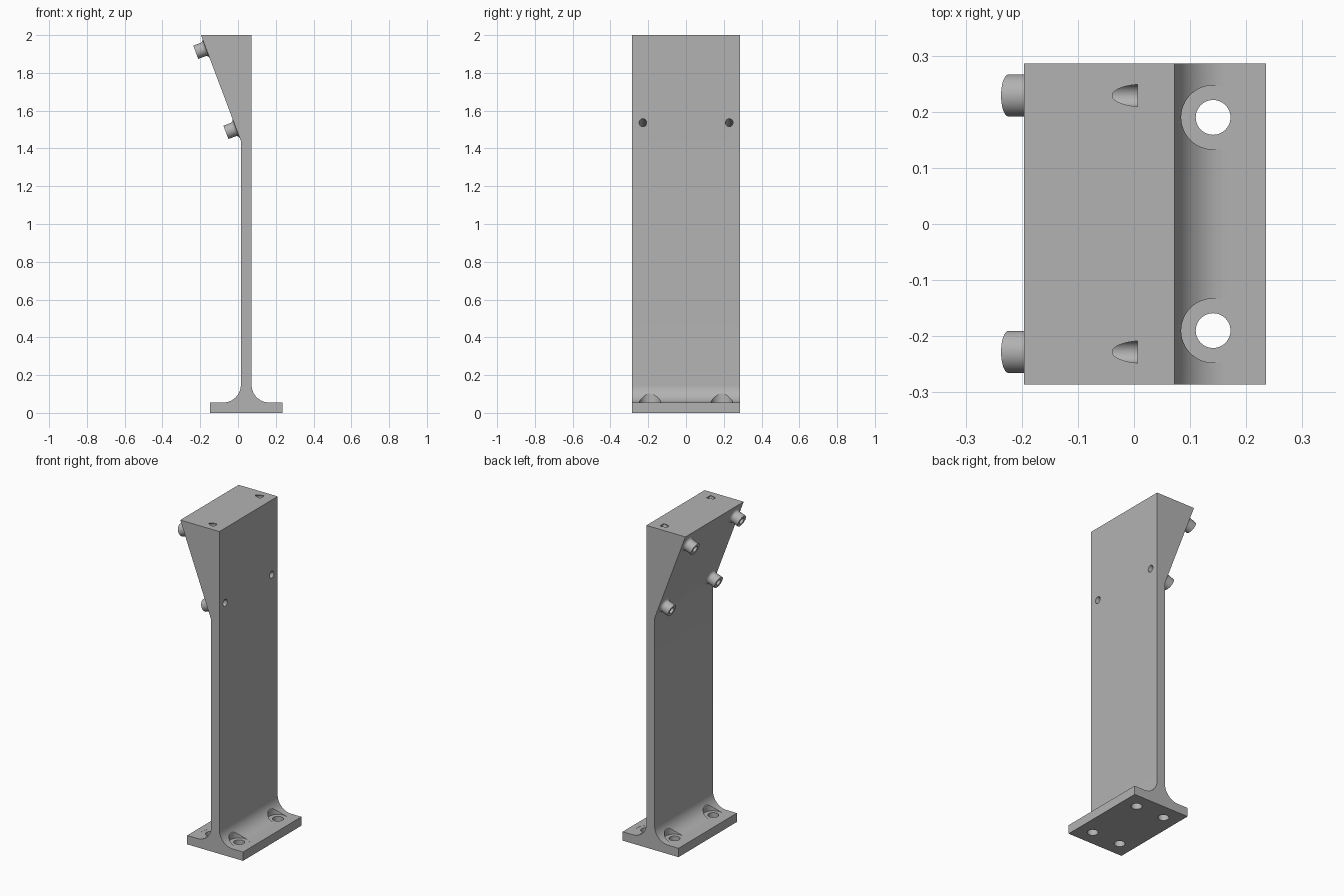
import bpy, bmesh
from math import sin, cos, pi, radians
from mathutils import Vector, Matrix

cube = bpy.data.objects.get("Cube")
if cube:
    bpy.data.objects.remove(cube, do_unlink=True)

grey = bpy.data.materials.new("plain grey")
grey.use_nodes = True
COLOUR = (0.45, 0.45, 0.45, 1)
grey.diffuse_color = COLOUR
grey.node_tree.nodes["Principled BSDF"].inputs["Base Color"].default_value = COLOUR

HALF_WIDTH = 0.286
BASE_TOP, FILLET = 0.055, 0.093
POST_LEFT, POST_RIGHT = 0.015, 0.072
MIDDLE = (POST_LEFT + POST_RIGHT) / 2
SLOPE_LOW = Vector((POST_LEFT, 0, 1.44))
SLOPE_HIGH = Vector((-0.196, 0, 2))
along = (SLOPE_HIGH - SLOPE_LOW).normalized()
outward = Vector((-along.z, 0, along.x))


def make_object(name, bm, smooth=True):
    bmesh.ops.recalc_face_normals(bm, faces=bm.faces)
    mesh = bpy.data.meshes.new(name)
    bm.to_mesh(mesh)
    bm.free()
    mesh.materials.append(grey)
    obj = bpy.data.objects.new(name, mesh)
    bpy.context.collection.objects.link(obj)
    if smooth:
        smooth_shade(obj)
    return obj


def smooth_shade(obj):
    bpy.ops.object.select_all(action="DESELECT")
    obj.select_set(True)
    bpy.context.view_layer.objects.active = obj
    bpy.ops.object.shade_smooth_by_angle(angle=radians(30))


def cut_cylinder(target, start, end, radius):
    """Bore a round hole from start to end."""
    axis = end - start
    bm = bmesh.new()
    bmesh.ops.create_cone(bm, cap_ends=True, segments=48, radius1=radius,
                          radius2=radius, depth=axis.length)
    turn = Vector((0, 0, 1)).rotation_difference(axis).to_matrix().to_4x4()
    bm.transform(Matrix.Translation((start + end) / 2) @ turn)
    cutter = make_object("hole_cutter", bm, smooth=False)
    cutter.hide_render = True
    bool_mod = target.modifiers.new("hole", "BOOLEAN")
    bool_mod.operation = "DIFFERENCE"
    bool_mod.solver = "EXACT"
    bool_mod.object = cutter
    bpy.context.view_layer.objects.active = target
    bpy.ops.object.modifier_apply(modifier=bool_mod.name)
    bpy.data.objects.remove(cutter, do_unlink=True)


def fillet_arc(centre_x, start, end, steps=16):
    """Concave arc between the base plate and the post."""
    angles = [radians(start + (end - start) * i / steps) for i in range(steps + 1)]
    return [(centre_x + FILLET * cos(a), BASE_TOP + FILLET + FILLET * sin(a))
            for a in angles]


# Bracket body: base plate, filleted post and sloped head in one profile
profile = [(-0.149, 0), (0.235, 0), (0.235, BASE_TOP)]
profile += fillet_arc(POST_RIGHT + FILLET, 270, 180)
profile += [(POST_RIGHT, 2), (SLOPE_HIGH.x, 2), (POST_LEFT, SLOPE_LOW.z)]
profile += fillet_arc(POST_LEFT - FILLET, 0, -90)
profile += [(-0.149, BASE_TOP)]
bm = bmesh.new()
section = bm.faces.new([bm.verts.new((x, -HALF_WIDTH, z)) for x, z in profile])
extruded = bmesh.ops.extrude_face_region(bm, geom=[section])["geom"]
bmesh.ops.translate(bm, vec=(0, 2 * HALF_WIDTH, 0),
                    verts=[v for v in extruded if isinstance(v, bmesh.types.BMVert)])
body = make_object("bracket_body", bm, smooth=False)

# Base bolt holes with spot faces cut into the fillets
for side in (-1, 1):
    for y in (-0.19, 0.19):
        foot = Vector((MIDDLE + side * 0.0975, y, 0))
        cut_cylinder(body, foot + Vector((0, 0, -0.1)), foot + Vector((0, 0, 0.2)), 0.031)
        cut_cylinder(body, foot + Vector((0, 0, BASE_TOP - 0.0005)),
                     foot + Vector((0, 0, 0.25)), 0.057)


def boss(name, place):
    """Tubular boss, flared where it meets the sloped face."""
    bore, outer, flare, length = 0.02, 0.0375, 0.018, 0.058
    ring = [(bore, 0), (bore, length), (outer, length)]
    for i in range(9):
        a = pi / 2 * i / 8
        ring.append((outer + flare * (1 - cos(a)), flare * (1 - sin(a))))
    bm = bmesh.new()
    verts = [bm.verts.new((r, 0, z)) for r, z in ring]
    edges = [bm.edges.new(pair) for pair in zip(verts, verts[1:])]
    bmesh.ops.spin(bm, geom=verts + edges, axis=(0, 0, 1), cent=(0, 0, 0),
                   angle=2 * pi, steps=48, use_duplicate=False)
    bmesh.ops.remove_doubles(bm, verts=bm.verts, dist=0.0001)
    turn = Vector((0, 0, 1)).rotation_difference(outward).to_matrix().to_4x4()
    bm.transform(Matrix.Translation(place) @ turn)
    make_object(name, bm)


# Bosses and their bores through the sloped head
for level, distance in (("lower", 0.07), ("upper", 0.523)):
    for end, y in (("front", -0.228), ("back", 0.229)):
        place = SLOPE_LOW + along * distance + Vector((0, y, 0))
        cut_cylinder(body, place + outward * 0.05, place - outward * 0.189, 0.02)
        boss(f"{level}_{end}_boss", place)

smooth_shade(body)
